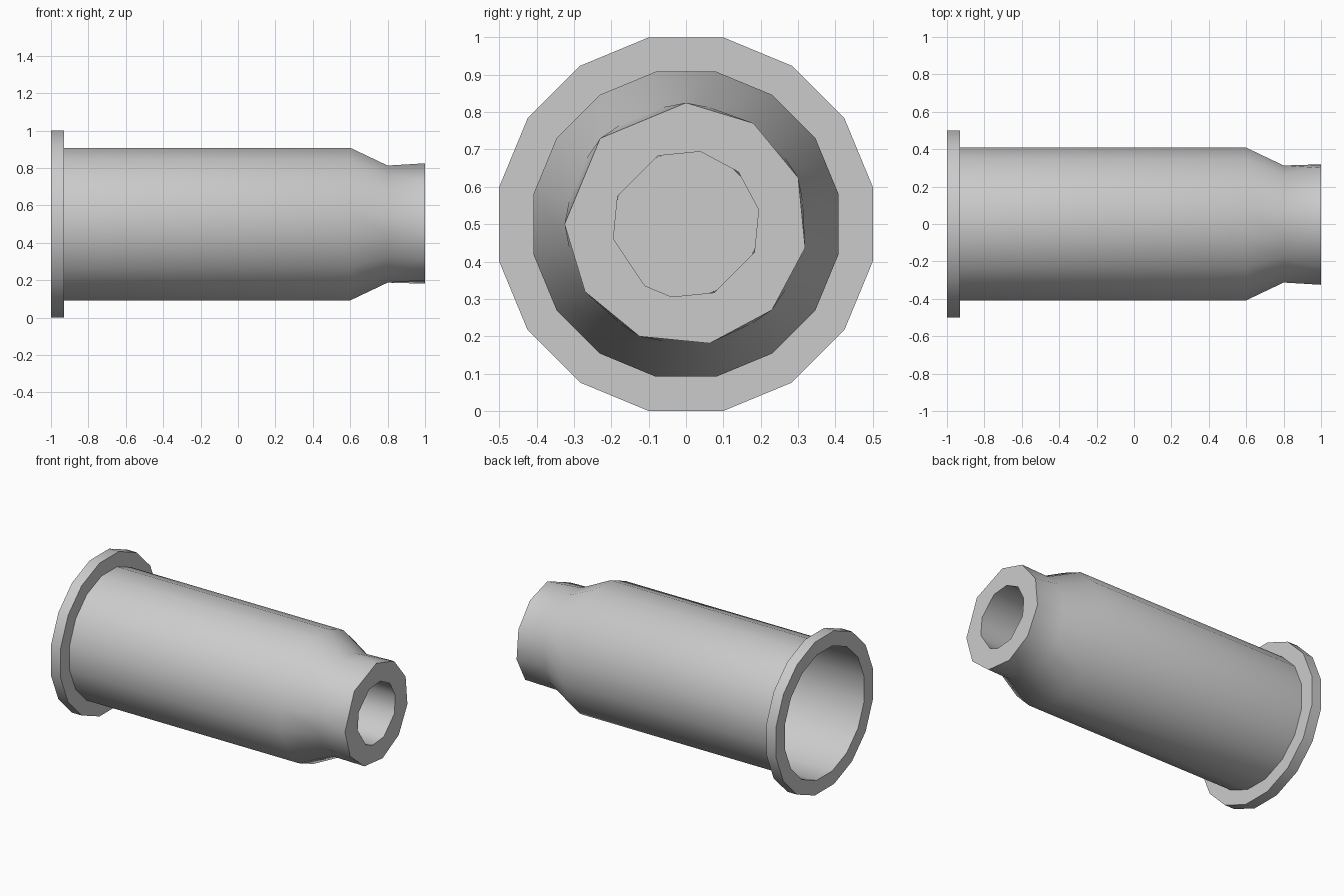
import bpy, bmesh, math

if "Cube" in bpy.data.objects:
    bpy.data.objects.remove(bpy.data.objects["Cube"])

CZ = 0.5
SIDES = [11.25 + 22.5 * i for i in range(16)]
NECK_END = [11.25 * k for k in (2, 5, 8, 12, 16, 19, 22, 25, 28, 31)]
BORE_END = [11.25 * k for k in (1, 4, 7, 10, 14, 17, 21, 23, 26, 30)]
FLAT = 1 / math.cos(math.radians(11.25))   # apothem to corner radius


def ring(bm, x, radius, angles):
    """Closed loop of verts and edges around the x axis."""
    vs = [bm.verts.new((x, radius * math.cos(math.radians(a)),
                        CZ + radius * math.sin(math.radians(a)))) for a in angles]
    edges = [bm.edges.new((vs[i], vs[(i + 1) % len(vs)])) for i in range(len(vs))]
    return vs, edges, angles


def loft(bm, a, b):
    """Join two rings: quads when they match, zipped triangles otherwise."""
    va, vb = a[0], b[0]
    na, nb = len(va), len(vb)
    if a[2] == b[2]:
        for i in range(na):
            j = (i + 1) % na
            bm.faces.new((va[i], va[j], vb[j], vb[i]))
        return
    i = j = 0
    while i < na or j < nb:
        next_a = a[2][(i + 1) % na] + 360 * ((i + 1) // na)
        next_b = b[2][(j + 1) % nb] + 360 * ((j + 1) // nb)
        if j >= nb or (i < na and next_a <= next_b):
            bm.faces.new((va[i % na], va[(i + 1) % na], vb[j % nb]))
            i += 1
        else:
            bm.faces.new((va[i % na], vb[(j + 1) % nb], vb[j % nb]))
            j += 1


def finish(bm, name):
    me = bpy.data.meshes.new(name)
    bm.to_mesh(me)
    bm.free()
    ob = bpy.data.objects.new(name, me)
    bpy.context.collection.objects.link(ob)
    bpy.ops.object.select_all(action='DESELECT')
    ob.select_set(True)
    bpy.context.view_layer.objects.active = ob
    bpy.ops.object.shade_smooth_by_angle(angle=math.radians(42))


# Sleeve: rear flange, thin body, shoulder, neck and blind front bore
bm = bmesh.new()
profile = [
    (-0.93, 0.408 * FLAT, SIDES),   # inside of flange
    (-1.0, 0.408 * FLAT, SIDES),
    (-1.0, 0.5 * FLAT, SIDES),      # flange rim
    (-0.93, 0.5 * FLAT, SIDES),
    (-0.93, 0.408 * FLAT, SIDES),   # body
    (0.6, 0.408 * FLAT, SIDES),
    (0.8, 0.313 * FLAT, SIDES),     # shoulder
    (1.0, 0.325, NECK_END),         # neck
    (1.0, 0.198, BORE_END),         # front face
    (0.6, 0.198, SIDES),            # bore wall
]
rings = [ring(bm, *p) for p in profile[:8]]
for a, b in zip(rings, rings[1:]):
    loft(bm, a, b)
bore_mouth, bore_floor = (ring(bm, *p) for p in profile[8:])
loft(bm, rings[-1], bore_mouth)
loft(bm, bore_mouth, bore_floor)
bm.faces.new(bore_floor[0])
bm.normal_update()
bmesh.ops.recalc_face_normals(bm, faces=bm.faces)
# keep the outer rim pointing outward
rim = max(bm.faces, key=lambda f: f.calc_center_median().z)
if rim.normal.z < 0:
    bmesh.ops.reverse_faces(bm, faces=bm.faces)
finish(bm, "flanged_sleeve")
